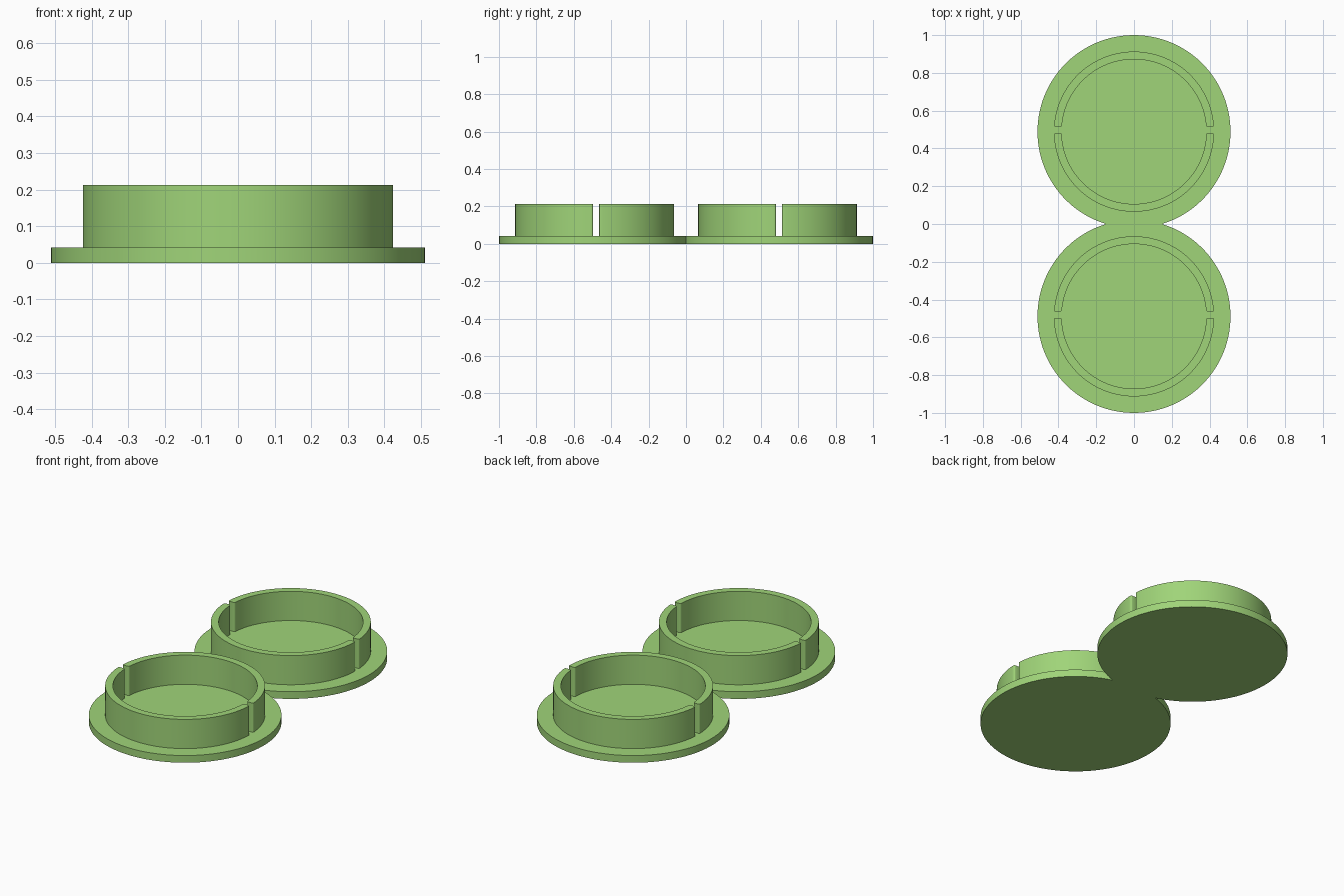
import bpy, bmesh
from math import asin, sin, cos, pi, radians
from mathutils import Vector

cube = bpy.data.objects.get("Cube")
if cube:
    bpy.data.objects.remove(cube, do_unlink=True)

PLATE_R, CENTRE_Y, PLATE_H = 0.511, 0.489, 0.042
RING_OUT, RING_IN, TOP = 0.424, 0.383, 0.213
SLOT_BACK, SLOT_FRONT = 0.025, -0.008    # slot edges relative to ring centre

green = bpy.data.materials.new("leaf_green")
green.use_nodes = True
colour = (0.35, 0.66, 0.19, 1)
green.diffuse_color = colour
green.node_tree.nodes["Principled BSDF"].inputs["Base Color"].default_value = colour


def arc(radius, start, end, cy, steps=96):
    return [Vector((radius * cos(a), cy + radius * sin(a), 0))
            for a in (start + (end - start) * i / steps for i in range(steps + 1))]


def extrude_outline(name, points, z0, z1, corners=()):
    """Extrude a flat outline upwards, rounding the upright edges at the corners."""
    bm = bmesh.new()
    verts = [bm.verts.new((p.x, p.y, z0)) for p in points]
    face = bm.faces.new(verts)
    up = bmesh.ops.extrude_face_region(bm, geom=[face])["geom"]
    for v in up:
        if isinstance(v, bmesh.types.BMVert):
            v.co.z = z1
    bm.verts.ensure_lookup_table()
    edges = [e for i in corners for e in verts[i].link_edges
             if abs(e.verts[0].co.z - e.verts[1].co.z) > 0.01]
    if edges:
        bmesh.ops.bevel(bm, geom=edges, offset=0.009, segments=4,
                        profile=0.5, affect='EDGES', clamp_overlap=False)
    bmesh.ops.recalc_face_normals(bm, faces=bm.faces)
    bmesh.ops.triangulate(bm, faces=[f for f in bm.faces if len(f.verts) > 4])
    mesh = bpy.data.meshes.new(name)
    bm.to_mesh(mesh)
    bm.free()
    mesh.materials.append(green)
    obj = bpy.data.objects.new(name, mesh)
    bpy.context.collection.objects.link(obj)
    bpy.ops.object.select_all(action='DESELECT')
    obj.select_set(True)
    bpy.context.view_layer.objects.active = obj
    bpy.ops.object.shade_smooth_by_angle(angle=radians(30))
    return obj


# Base plate: two discs merged where they overlap
meet = asin(CENTRE_Y / PLATE_R)
back_arc = arc(PLATE_R, -meet, pi + meet, CENTRE_Y)
front_arc = arc(PLATE_R, pi - meet, 2 * pi + meet, -CENTRE_Y)
extrude_outline("base_plate", back_arc + front_arc[1:-1], 0, PLATE_H)

# Split rim walls, a back and a front half on each disc
for side, cy in (("back", CENTRE_Y), ("front", -CENTRE_Y)):
    for half, edge in (("back", SLOT_BACK), ("front", SLOT_FRONT)):
        sign = 1 if edge > 0 else -1
        loops = []
        for radius in (RING_OUT, RING_IN):
            a = asin(edge / radius)
            # few enough steps that end segments exceed the corner rounding
            loops.append(arc(radius, a, sign * pi - a, cy, 64))
        outer, inner = loops
        count = len(outer)
        extrude_outline(f"{side}_rim_{half}_half", outer + inner[::-1],
                        PLATE_H - 0.003, TOP,
                        (0, count - 1, count, 2 * count - 1))
